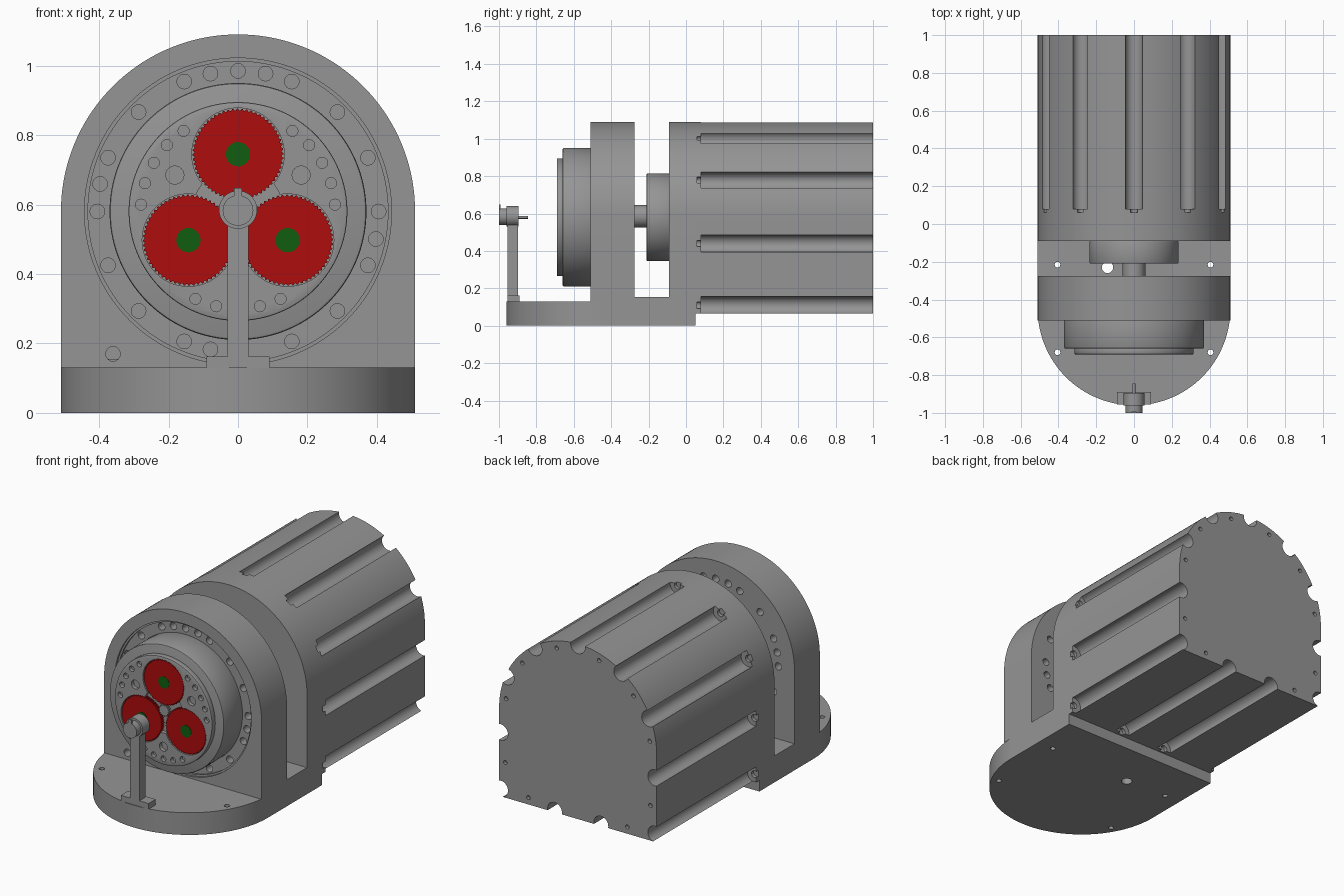
import bpy, bmesh
from math import sin, cos, pi, radians
from mathutils import Vector

if "Cube" in bpy.data.objects:
    bpy.data.objects.remove(bpy.data.objects["Cube"])

CZ = 0.58   # height of the main axis
R = 0.51    # radius of the arched housing


def material(name, rgb):
    m = bpy.data.materials.new(name)
    m.use_nodes = True
    m.diffuse_color = (*rgb, 1)
    m.node_tree.nodes["Principled BSDF"].inputs["Base Color"].default_value = (*rgb, 1)
    return m


grey = material("steel grey", (0.3, 0.3, 0.3))
red = material("gear red", (0.42, 0.004, 0.004))
green = material("pin green", (0.005, 0.11, 0.005))


def polar(r, degrees, x=0, z=CZ):
    return x + r * cos(radians(degrees)), z + r * sin(radians(degrees))


def circle(x, z, r, n=64):
    return [polar(r, 360 * i / n, x, z) for i in range(n)]


def rect(x0, x1, z0, z1):
    return [(x0, z0), (x1, z0), (x1, z1), (x0, z1)]


def arch(bottom):
    return [(R, bottom)] + [polar(R, 180 * i / 72) for i in range(73)] + [(-R, bottom)]


def prism(bm, pts, a, b, axis="y"):
    """Extrude a flat outline from a to b along y or z."""
    place = (lambda p, t: (p[0], t, p[1])) if axis == "y" else (lambda p, t: (p[0], p[1], t))
    lo = [bm.verts.new(place(p, a)) for p in pts]
    hi = [bm.verts.new(place(p, b)) for p in pts]
    bm.faces.new(lo)
    bm.faces.new(hi[::-1])
    for i in range(len(pts)):
        j = (i + 1) % len(pts)
        bm.faces.new((lo[i], hi[i], hi[j], lo[j]))


def part(name, prisms, mat=grey, bevel=0, cuts=()):
    """Make an object from prisms, then bevel it and subtract each group of cuts."""
    def build(label, items):
        bm = bmesh.new()
        for item in items:
            prism(bm, *item)
        bmesh.ops.recalc_face_normals(bm, faces=bm.faces)
        me = bpy.data.meshes.new(label)
        bm.to_mesh(me)
        bm.free()
        ob = bpy.data.objects.new(label, me)
        bpy.context.collection.objects.link(ob)
        return ob

    ob = build(name, prisms)
    ob.data.materials.append(mat)
    if bevel:
        mod = ob.modifiers.new("soft edge", "BEVEL")
        mod.width, mod.segments = bevel, 2
        mod.limit_method, mod.angle_limit = "ANGLE", radians(40)
    cutters = []
    for group in cuts:
        cutter = build("cutter", group)
        cutter.hide_render = True
        cutters.append(cutter)
        mod = ob.modifiers.new("cut", "BOOLEAN")
        mod.operation, mod.solver, mod.object = "DIFFERENCE", "EXACT", cutter
    if ob.modifiers:
        graph = bpy.context.evaluated_depsgraph_get()
        mesh = bpy.data.meshes.new_from_object(ob.evaluated_get(graph))
        ob.modifiers.clear()
        ob.data = mesh
        for cutter in cutters:
            bpy.data.objects.remove(cutter)
    bpy.ops.object.select_all(action="DESELECT")
    ob.select_set(True)
    bpy.context.view_layer.objects.active = ob
    bpy.ops.object.shade_smooth_by_angle(angle=radians(30))
    return ob


# Base with rounded front, mounting holes and cable hole
outline = [(R, 0.05)] + [polar(R, -180 * i / 64, 0, -0.45) for i in range(65)] + [(-R, 0.05)]
holes = [(circle(sx * 0.405, y, 0.015, 20), -0.1, 0.3, "z") for sx in (-1, 1) for y in (-0.215, -0.68)]
holes.append((circle(-0.14, -0.23, 0.03, 32), -0.1, 0.3, "z"))
part("base_plate", [(outline, 0, 0.13, "z")], cuts=[holes])
part("gap_floor", [(rect(-R, R, 0.13, 0.155), -0.275, -0.09)], cuts=[holes])

# Front housing plate with recessed bolt ring
bolts = [polar(0.405, 22.5 * i) for i in range(16)] + [polar(0.405, a) for a in (78.7, 101.3, 168.7, -11.3, 258.7)]
bolt_cuts = [(circle(x, z, 0.021, 24), -0.6, -0.2) for x, z in bolts + [(-0.36, 0.17)]]
part("front_plate", [(arch(0.13), -0.51, -0.275)], cuts=[
    [(circle(0, CZ, 0.442, 128), -0.6, -0.498)],
    [(circle(0, CZ, 0.432, 128), -0.6, -0.485)], bolt_cuts])

# Rear housing plate, hub and shaft in the gap
part("rear_plate", [(arch(0.13), -0.09, 0.05)])
part("rear_hub", [(circle(0, CZ, 0.235, 96), -0.21, -0.09)], bevel=0.004)
part("drive_shaft", [(circle(0, CZ + 0.005, 0.06), -0.28, -0.2)])

# Motor body with rounded lengthwise channels and screw holes
channels = [polar(R - 0.01, a) for a in (90, 56, 23, 124, 157)]
channels += [(s * (R - 0.01), z) for s in (-1, 1) for z in (0.44, 0.11)]
channels += [(s * 0.15, 0.075) for s in (-1, 1)]
end_screws = [polar(0.47, a) for a in (73, 40, 8, 107, 140, 172)]
end_screws += [(s * x, z) for s in (-1, 1) for x, z in ((0.47, 0.27), (0.32, 0.105))]
part("motor_body", [(arch(0.065), 0.05, 1.0)], cuts=[
    [(circle(x, z, 0.047, 32), 0.08, 1.1) for x, z in channels],
    [(circle(x, z, 0.02, 20), 0.06, 0.1) for x, z in channels],
    [(circle(x, z, 0.012, 16), 0.98, 1.1) for x, z in end_screws]])

# Gearbox drum and drilled face plate with gear pockets
part("gearbox_drum", [(circle(0, CZ, 0.37, 128), -0.66, -0.48)], bevel=0.008)
gears = [polar(0.165, a) for a in (90, 210, 330)]
face_holes = []
for mid in (30, 150, 270):
    face_holes += [(circle(*polar(0.28, mid + d), 0.016, 20), -0.8, -0.668) for d in (-26, -13, 0, 13, 26)]
    face_holes.append((circle(*polar(0.21, mid), 0.026, 24), -0.8, -0.668))
pockets = [[(circle(x, z, 0.133, 96), -0.8, -0.665)] for x, z in gears]
pockets.append([(circle(0, CZ, 0.13, 64), -0.8, -0.666)])
part("gear_face", [(circle(0, CZ, 0.315, 128), -0.69, -0.655)], bevel=0.005, cuts=[face_holes] + pockets)


# Toothed gears with pins
def gear(x, z, r, teeth, depth):
    return [polar(r - depth * (i % 4 > 1), 90 * i / teeth, x, z) for i in range(4 * teeth)]


for i, (x, z) in enumerate(gears):
    part(f"planet_gear_{i + 1}", [(gear(x, z, 0.131, 60, 0.005), -0.686, -0.66)], red)
    part(f"gear_pin_{i + 1}", [(circle(x, z, 0.035, 32), -0.688, -0.66)], green)
part("sun_gear", [(gear(0, CZ, 0.034, 16, 0.005), -0.686, -0.66)])

# Pointer stand in front of the gears
part("stand_foot", [(rect(-0.09, 0.09, 0.13, 0.163), -0.955, -0.89)])
part("stand_post", [(rect(-0.03, 0.03, 0.163, 0.56), -0.955, -0.897)])
part("stand_collar", [(circle(0, CZ + 0.005, 0.055), -0.96, -0.895)])
part("stand_cap", [(circle(0, CZ + 0.003, 0.044), -1.0, -0.95)])
part("stand_pointer", [(rect(-0.012, 0.012, 0.61, 0.647), -1.0, -0.992)])
part("stand_probe", [(circle(0, CZ, 0.008, 16), -0.9, -0.845)])
